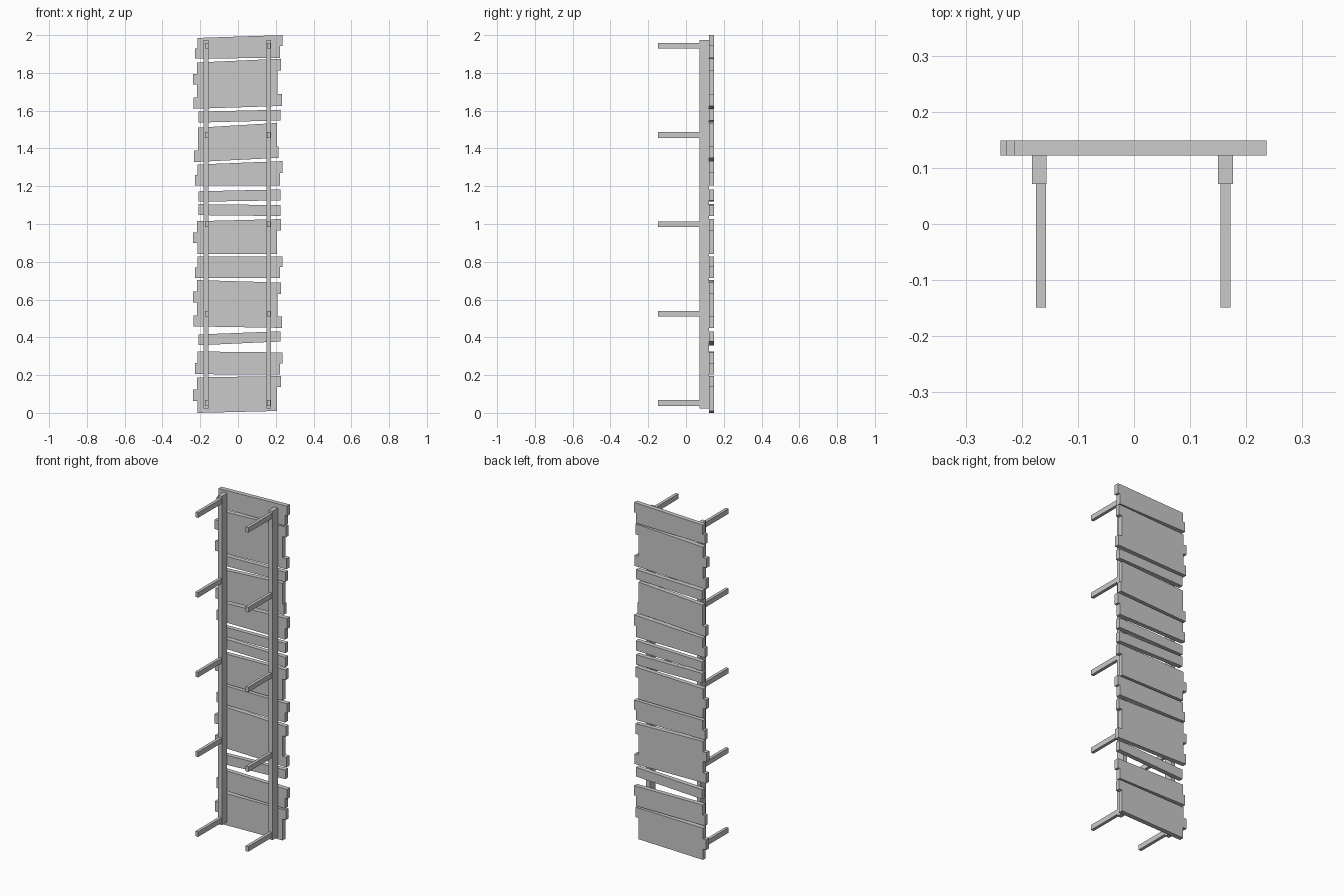
import bpy
import bmesh
from mathutils import Vector

cube = bpy.data.objects.get("Cube")
if cube:
    bpy.data.objects.remove(cube, do_unlink=True)

# Single pale grey wood colour
grey = bpy.data.materials.new("pale_grey")
grey.use_nodes = True
COLOUR = (0.59, 0.59, 0.59, 1)
grey.diffuse_color = COLOUR
grey.node_tree.nodes["Principled BSDF"].inputs["Base Color"].default_value = COLOUR

DECK_FRONT, DECK_BACK = 0.122, 0.149
RAIL_FRONT, POST_FRONT = 0.071, -0.149


def finish(name, bm):
    bmesh.ops.recalc_face_normals(bm, faces=bm.faces)
    mesh = bpy.data.meshes.new(name)
    bm.to_mesh(mesh)
    bm.free()
    mesh.materials.append(grey)
    obj = bpy.data.objects.new(name, mesh)
    bpy.context.collection.objects.link(obj)
    return obj


def box(name, low, high):
    low, high = Vector(low), Vector(high)
    bm = bmesh.new()
    bmesh.ops.create_cube(bm, size=1)
    bmesh.ops.scale(bm, vec=high - low, verts=bm.verts)
    bmesh.ops.translate(bm, vec=(low + high) / 2, verts=bm.verts)
    return finish(name, bm)


def stepped_end(steps, bottom, top):
    """Points up one ragged plank end; steps are (x, upper height fraction)."""
    points, start = [], 0
    for x, stop in steps:
        points += [(x, bottom + (top - bottom) * f) for f in (start, stop)]
        start = stop
    return points


def plank(name, style, left_bottom, left_top, right_bottom, right_top):
    ends = STYLES[style]
    outline = stepped_end(ends[0], left_bottom, left_top)
    outline += reversed(stepped_end(ends[1], right_bottom, right_top))
    bm = bmesh.new()
    face = bm.faces.new([bm.verts.new((x, DECK_FRONT, z)) for x, z in outline])
    result = bmesh.ops.extrude_face_region(bm, geom=[face])
    moved = [v for v in result["geom"] if isinstance(v, bmesh.types.BMVert)]
    bmesh.ops.translate(bm, vec=(0, DECK_BACK - DECK_FRONT, 0), verts=moved)
    # The extrusion keeps the starting face, so the plank is closed
    return finish(name, bm)


# Ragged end shapes for each plank style: -x end, then +x end
STYLES = {
    "narrow": ([(-0.21, 1)], [(0.225, 1)]),
    "medium": ([(-0.228, 0.5), (-0.214, 1)], [(0.223, 0.51), (0.236, 1)]),
    "broad": ([(-0.215, 0.34), (-0.237, 0.66), (-0.217, 1)],
              [(0.207, 0.68), (0.228, 1)]),
    "plain": ([(-0.232, 0.33), (-0.212, 1)], [(0.215, 0.33), (0.207, 1)]),
    "wide": ([(-0.235, 0.24), (-0.217, 0.52), (-0.238, 0.75), (-0.216, 1)],
             [(0.233, 0.25), (0.208, 0.75), (0.228, 1)]),
}

# Planks from bottom to top: style and the heights of the four corners
PLANKS = [
    ("broad", 0.0, 0.188, 0.01, 0.195),
    ("medium", 0.205, 0.325, 0.203, 0.32),
    ("narrow", 0.358, 0.415, 0.378, 0.432),
    ("wide", 0.458, 0.703, 0.45, 0.69),
    ("medium", 0.715, 0.827, 0.713, 0.828),
    ("broad", 0.84, 1.015, 0.84, 1.026),
    ("narrow", 1.047, 1.105, 1.042, 1.1),
    ("narrow", 1.118, 1.173, 1.125, 1.183),
    ("medium", 1.203, 1.315, 1.205, 1.333),
    ("plain", 1.328, 1.51, 1.35, 1.535),
    ("narrow", 1.537, 1.595, 1.548, 1.605),
    ("wide", 1.61, 1.855, 1.625, 1.875),
    ("medium", 1.875, 1.985, 1.88, 2.0),
]
for number, spec in enumerate(PLANKS, 1):
    plank(f"deck_plank_{number}", *spec)

# Two long rails, each carrying a row of projecting posts
for side, rail_x, post_x in (("right", -0.169, -0.166), ("left", 0.163, 0.163)):
    box(f"{side}_rail", (rail_x - 0.013, RAIL_FRONT, 0.023),
        (rail_x + 0.013, DECK_FRONT, 1.973))
    for i in range(5):
        z = 0.052 + i * 0.473
        box(f"{side}_post_{i + 1}", (post_x - 0.009, POST_FRONT, z - 0.015),
            (post_x + 0.009, RAIL_FRONT, z + 0.015))
